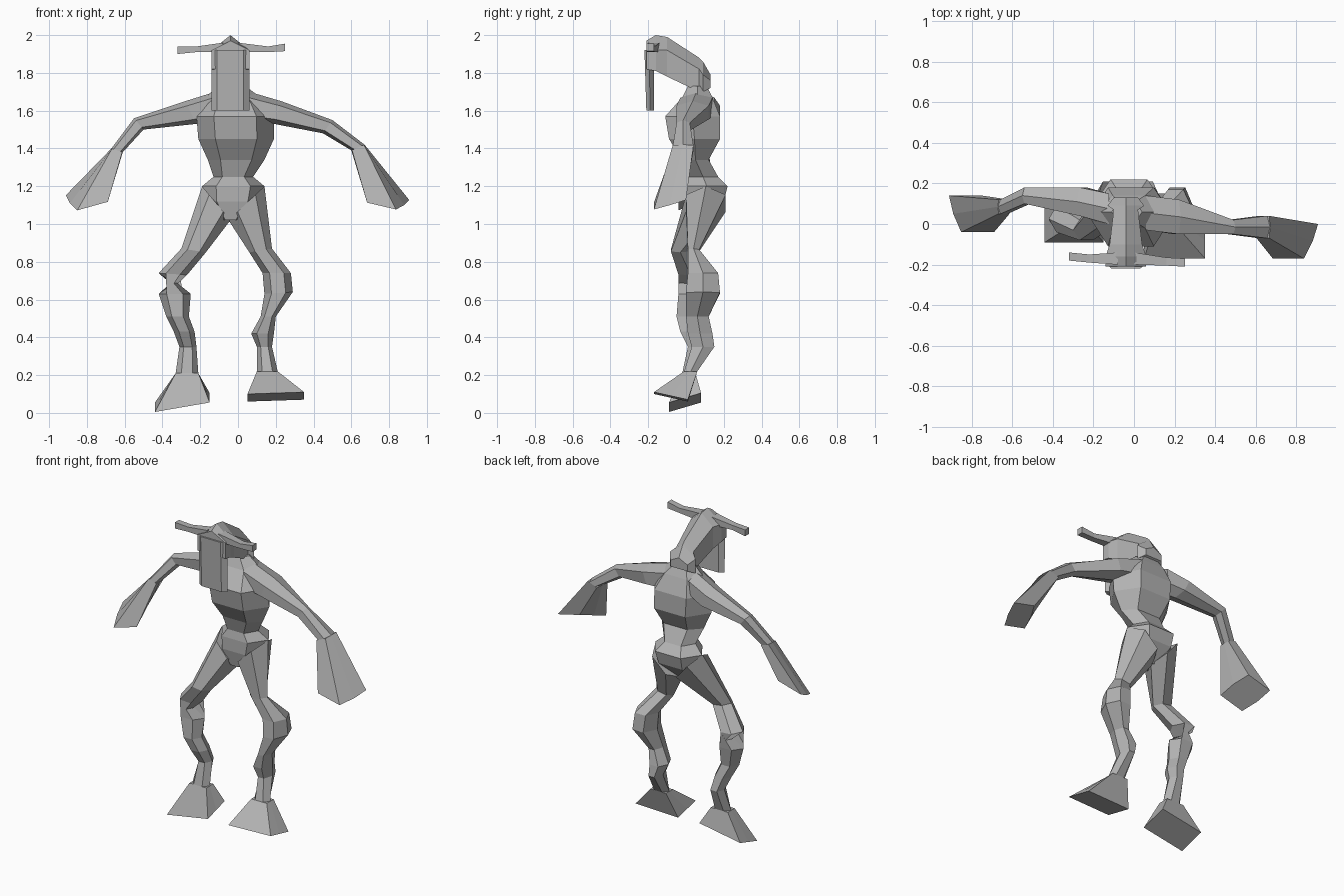
import bpy
import bmesh
from mathutils import Vector

# Remove only the default cube
default_cube = bpy.data.objects.get("Cube")
if default_cube:
    bpy.data.objects.remove(default_cube, do_unlink=True)

# One plain grey skin for the whole figure
grey = bpy.data.materials.new("plain grey")
grey.use_nodes = True
grey_value = (0.45, 0.45, 0.45, 1)
grey.diffuse_color = grey_value
shader = next(n for n in grey.node_tree.nodes if n.type == "BSDF_PRINCIPLED")
shader.inputs["Base Color"].default_value = grey_value


def skin(name, rings):
    """Join rings of points into one closed, flat-shaded mesh."""
    bm = bmesh.new()
    loops = [[bm.verts.new(point) for point in ring] for ring in rings]
    count = len(loops[0])
    for lower, upper in zip(loops, loops[1:]):
        for i in range(count):
            j = (i + 1) % count
            bm.faces.new((lower[i], lower[j], upper[j], upper[i]))
    bm.faces.new(loops[0])
    bm.faces.new(loops[-1])
    bmesh.ops.recalc_face_normals(bm, faces=bm.faces[:])
    mesh = bpy.data.meshes.new(name)
    bm.to_mesh(mesh)
    bm.free()
    mesh.materials.append(grey)
    part = bpy.data.objects.new(name, mesh)
    bpy.context.collection.objects.link(part)
    return part


def section(xa, za, xb, zb, front, back, rise=0, shift=0, corner=0.5):
    """Six-sided section spanning a line in x-z and a depth in y.

    rise and shift move the back edge up and sideways against the front."""
    start, end = Vector((xa, 0, za)), Vector((xb, 0, zb))
    middle = Vector((0, (front + back) / 2, 0))
    depth = Vector((shift, back - front, rise)) / 2
    outline = ((-1, 0), (-corner, -1), (corner, -1),
               (1, 0), (corner, 1), (-corner, 1))
    return [start.lerp(end, (u + 1) / 2) + middle + depth * v
            for u, v in outline]


def loft(name, rows, corner=0.5):
    return skin(name, [section(*row, corner=corner) for row in rows])


def level(z, left, right, front, back):
    """Row for a horizontal section."""
    return (left, z, right, z, front, back)


# Torso from neck to crotch
loft("torso", [
    level(1.73, -.11, .04, .01, .11),
    level(1.67, -.17, .12, -.02, .14),
    level(1.57, -.22, .19, -.11, .18),
    level(1.45, -.21, .19, -.09, .18),
    level(1.34, -.16, .14, -.02, .12),
    level(1.25, -.13, .08, .01, .17),
    level(1.2, -.19, .14, .0, .22),
    level(1.12, -.18, .12, .0, .2),
    level(1.02, -.09, .01, .02, .12),
], corner=0.55)

# Arms, from shoulder to wrist
left_wrist = (.6, 1.39, .67, 1.42, -.07, .04)
right_wrist = (-.61, 1.38, -.67, 1.4, .05, .12)
loft("left_arm", [
    (.06, 1.54, .06, 1.7, -.03, .14),
    (.19, 1.53, .23, 1.65, -.05, .12),
    (.45, 1.48, .5, 1.55, -.05, .02),
    left_wrist,
], corner=0.6)
loft("right_arm", [
    (-.14, 1.55, -.12, 1.7, .0, .15),
    (-.22, 1.53, -.28, 1.65, .04, .18),
    (-.5, 1.5, -.55, 1.56, .1, .18),
    right_wrist,
], corner=0.6)

# Flared, blunt hands
loft("left_hand", [
    left_wrist,
    (.71, 1.14, .88, 1.1, -.17, .0, .05, .07),
], corner=0.9)
loft("right_hand", [
    right_wrist,
    (-.71, 1.16, -.89, 1.11, -.04, .14, .08, -.06),
], corner=0.9)

# Crooked legs, from hip to ankle
left_ankle = level(.22, .1, .21, -.01, .06)
right_ankle = level(.21, -.33, -.21, -.02, .05)
loft("left_leg", [
    (-.05, 1.02, .14, 1.2, .0, .21),
    (.06, .85, .18, .87, .01, .07),
    (.13, .74, .28, .74, .01, .17),
    (.14, .63, .29, .64, .0, .18),
    level(.51, .12, .2, .0, .12),
    level(.42, .07, .19, .01, .14),
    level(.35, .1, .18, .03, .15),
    left_ankle,
])
loft("right_leg", [
    (-.04, 1.02, -.19, 1.2, .0, .21),
    (-.17, .85, -.3, .87, -.08, .02),
    (-.27, .73, -.42, .74, -.04, .09),
    level(.63, -.42, -.25, -.04, .08),
    level(.51, -.38, -.26, -.05, .06),
    level(.43, -.34, -.23, -.03, .08),
    level(.35, -.31, -.22, .01, .1),
    right_ankle,
])

# Wedge feet with tilted soles
loft("left_foot", [
    left_ankle,
    (.05, .08, .35, .09, -.17, .01, -.04),
], corner=1)
loft("right_foot", [
    right_ankle,
    (-.44, .03, -.15, .08, -.09, .08, .05),
], corner=1)


def head_section(y, half, bottom, side, top):
    """Gabled section across the head."""
    middle = -.04
    return [(middle - half, y, bottom), (middle + half, y, bottom),
            (middle + half, y, side), (middle, y, top),
            (middle - half, y, side)]


# Head tapering back to the nape
skin("head", [
    head_section(-.21, .1, 1.82, 1.92, 1.97),
    head_section(-.16, .1, 1.81, 1.92, 2),
    head_section(-.1, .08, 1.78, 1.92, 1.99),
    head_section(.07, .06, 1.7, 1.82, 1.88),
    head_section(.09, .09, 1.7, 1.79, 1.86),
    head_section(.13, .06, 1.72, 1.76, 1.79),
])

# Long flat face plate hanging in front of the head
loft("face_plate", [
    level(1.6, -.14, .06, -.21, -.17),
    level(1.92, -.14, .06, -.22, -.17),
], corner=0.7)

# Thin side horns
for name, root, bend, tip, drop in (
        ("left_horn", .0, .16, .25, .03),
        ("right_horn", -.08, -.22, -.32, .0)):
    loft(name, [
        (root, 1.91, root, 1.96, -.2, -.14),
        (bend, 1.91, bend, 1.94, -.19 - drop / 2, -.15 - drop / 2),
        (tip, 1.9 + drop / 2, tip, 1.94 + drop / 2, -.18 - drop, -.14 - drop),
    ], corner=1)
